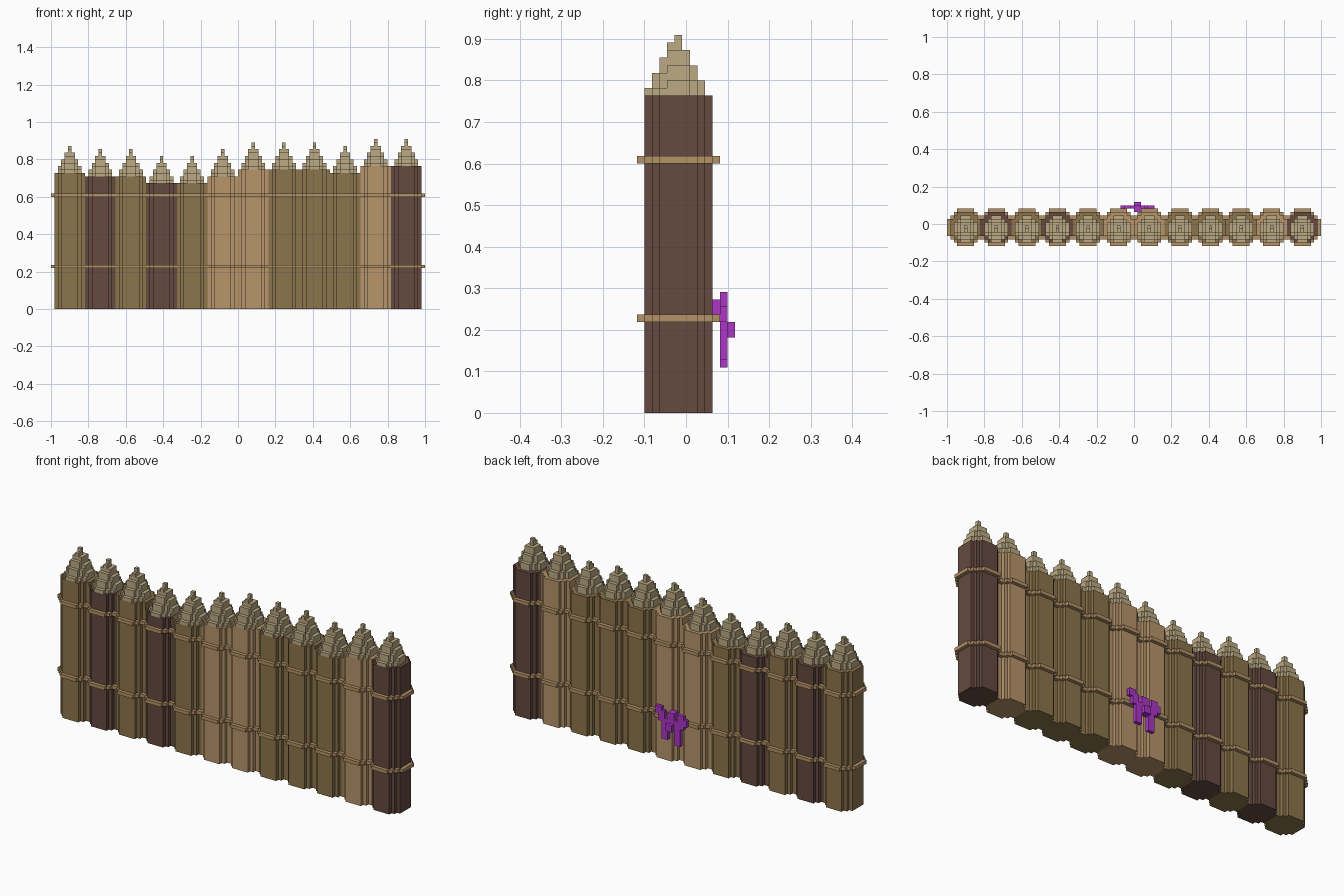
import bpy, bmesh

V = 2 / 110          # one block of the grid
PITCH = 9            # blocks per log
Y_MID = -1           # centre line of the wall, in blocks

cube = bpy.data.objects.get("Cube")
if cube:
    bpy.data.objects.remove(cube, do_unlink=True)


def material(name, rgb):
    linear = [((c / 255 + 0.055) / 1.055) ** 2.4 for c in rgb] + [1]
    m = bpy.data.materials.new(name)
    m.use_nodes = True
    m.diffuse_color = linear
    m.node_tree.nodes["Principled BSDF"].inputs["Base Color"].default_value = linear
    return m


OLIVE = material("olive bark", (140, 117, 76))
DARK = material("dark bark", (101, 74, 64))
TAN = material("tan bark", (184, 149, 107))
PALE = material("pale cut wood", (187, 170, 132))
ROPE = material("rope", (180, 146, 103))
PURPLE = material("purple", (172, 54, 198))


def stepped_outline(rx, ry, steps):
    """Closed outline with staircase corners."""
    q = []
    for i in range(steps + 1):
        q.append((rx - i, ry - steps + i))
        if i < steps:
            q.append((rx - i - 1, ry - steps + i))
    back = q[::-1]
    return (q + [(-x, y) for x, y in back] + [(-x, -y) for x, y in q]
            + [(x, -y) for x, y in back])


def prism(bm, outline, cx, cy, z0, z1):
    """Extrude an outline upwards, sizes in blocks."""
    verts = [bm.verts.new(((cx + x) * V, (cy + y) * V, z0 * V)) for x, y in outline]
    face = bm.faces.new(verts)
    top = bmesh.ops.extrude_face_region(bm, geom=[face])["geom"]
    moved = [g for g in top if isinstance(g, bmesh.types.BMVert)]
    bmesh.ops.translate(bm, verts=moved, vec=(0, 0, (z1 - z0) * V))


def box(bm, x0, x1, y0, y1, z0, z1):
    prism(bm, stepped_outline((x1 - x0) / 2, (y1 - y0) / 2, 0),
          (x0 + x1) / 2, (y0 + y1) / 2, z0, z1)


def finish(bm, name, mat):
    bmesh.ops.recalc_face_normals(bm, faces=bm.faces)
    mesh = bpy.data.meshes.new(name)
    bm.to_mesh(mesh)
    bm.free()
    mesh.materials.append(mat)
    bpy.context.collection.objects.link(bpy.data.objects.new(name, mesh))


# Logs with sharpened points, in order from right to left
heights = [40, 39, 39, 37, 37, 39, 41, 41, 41, 40, 42, 42]
barks = [OLIVE, DARK, OLIVE, DARK, OLIVE, TAN, TAN, OLIVE, OLIVE, OLIVE, TAN, DARK]
centres = [(i - 5.5) * PITCH for i in range(12)]

for i, (cx, height, bark) in enumerate(zip(centres, heights, barks), 1):
    bm = bmesh.new()
    prism(bm, stepped_outline(4.5, 4.5, 2), cx, Y_MID, 0, height)
    finish(bm, f"log_{i}", bark)

    # Point: narrows by one block on alternating sides at each layer
    bm = bmesh.new()
    for layer in range(8):
        y0 = (layer + 1) // 2 - 4.5
        y1 = 3.5 - layer // 2
        rx = 3.5 - layer // 2
        prism(bm, stepped_outline(rx, (y1 - y0) / 2, max(0, int(rx) - 1)),
              cx, Y_MID + (y0 + y1) / 2, height + layer, height + layer + 1)
    finish(bm, f"log_point_{i}", PALE)

# Two ropes wrapped around all logs
for name, z in (("lower_rope", 12), ("upper_rope", 33)):
    bm = bmesh.new()
    for cx in centres:
        prism(bm, stepped_outline(5.5, 5.5, 3), cx, Y_MID, z, z + 1)
    finish(bm, name, ROPE)

# Small creature hanging on the back of the wall
bm = bmesh.new()
for x0, x1, z0, z1 in [
    (-2, 4, 10, 13),                     # body
    (3, 5, 12, 15), (4, 6, 14, 16),      # raised head and neck
    (-3, -1, 11, 15), (-4, -2, 12, 14),  # tail
    (2, 4, 7, 10), (-2, 0, 6, 10),       # legs
]:
    box(bm, x0, x1, 4.5, 5.5, z0, z1)
box(bm, 0, 2, 3.5, 4.5, 13, 15)          # hook towards the wall
box(bm, 0, 2, 4.5, 5.5, 12, 15)
box(bm, 0, 2, 5.5, 6.5, 10, 12)          # muzzle
finish(bm, "hanging_creature", PURPLE)
